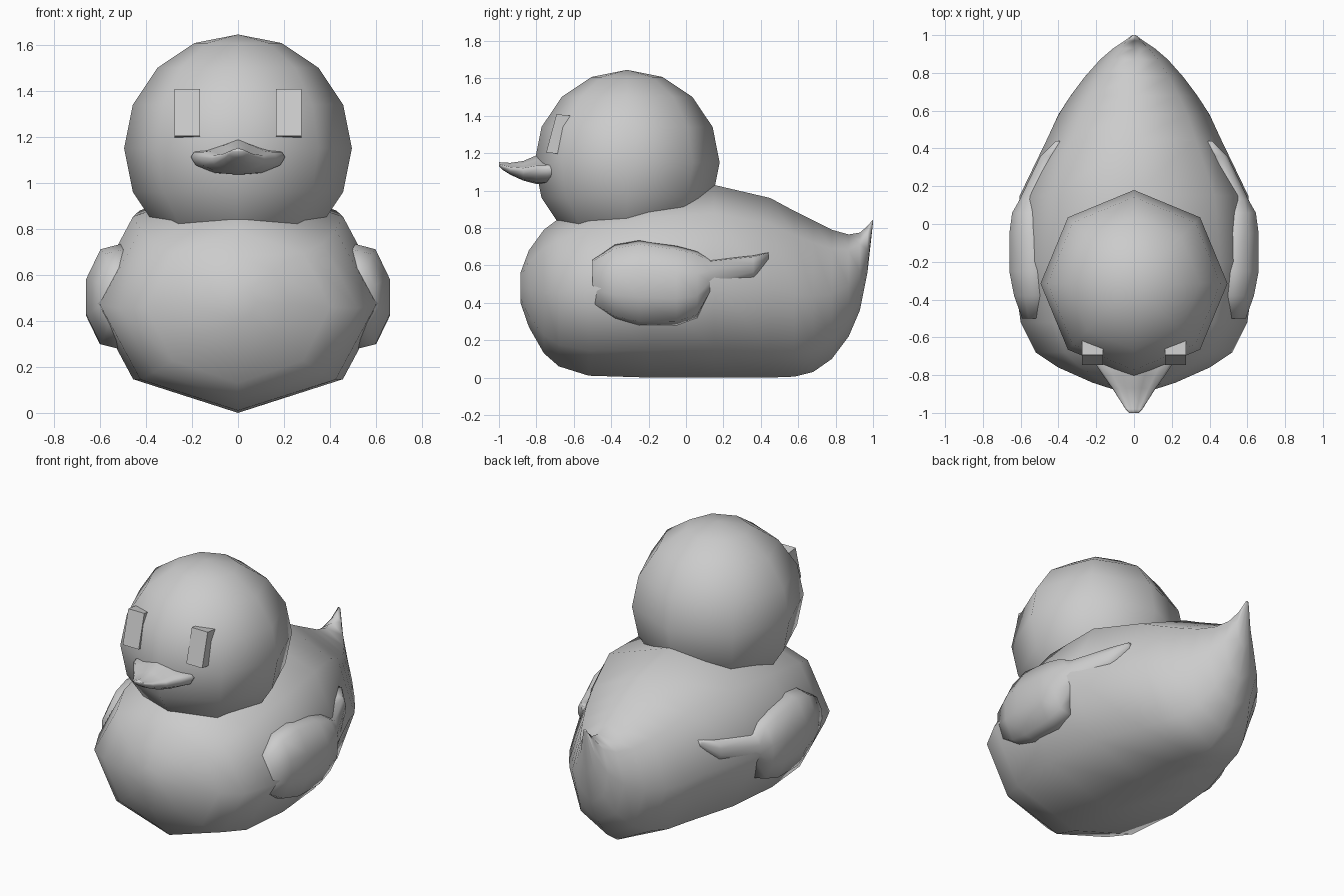
import bpy, bmesh
from math import cos, sin, pi

if "Cube" in bpy.data.objects:
    bpy.data.objects.remove(bpy.data.objects["Cube"])


def make(name, bm, smooth=True):
    bmesh.ops.recalc_face_normals(bm, faces=bm.faces)
    me = bpy.data.meshes.new(name)
    bm.to_mesh(me)
    bm.free()
    for p in me.polygons:
        p.use_smooth = smooth
    ob = bpy.data.objects.new(name, me)
    bpy.context.collection.objects.link(ob)
    return ob


def loft(name, rings):
    """Skin closed rings of equal length and cap both ends."""
    bm = bmesh.new()
    vs = [[bm.verts.new(p) for p in r] for r in rings]
    n = len(vs[0])
    for a, b in zip(vs, vs[1:]):
        for i in range(n):
            j = (i + 1) % n
            bm.faces.new((a[i], a[j], b[j], b[i]))
    bm.faces.new(vs[0])
    bm.faces.new(vs[-1])
    return make(name, bm)


# body: octagonal sections along y (y, bottom, top, half width)
body = [(-.885, .40, .56, .08), (-.84, .27, .68, .22), (-.76, .13, .79, .40),
        (-.68, .06, .85, .52), (-.52, .01, .93, .60), (-.2, 0, 1.0, .645),
        (.15, 0, 1.03, .605), (.45, 0, .96, .46), (.58, .005, .89, .40),
        (.68, .03, .84, .335), (.78, .10, .79, .26), (.87, .22, .765, .18),
        (.93, .36, .775, .11), (.97, .56, .81, .05), (1.0, .83, .845, .01)]
loft("body", [[(w * sin(i * pi / 4), y, (b + t) / 2 + (t - b) / 2 * cos(i * pi / 4))
               for i in range(8)] for y, b, t, w in body])

# head: eight-sided ball
bm = bmesh.new()
bmesh.ops.create_uvsphere(bm, u_segments=8, v_segments=8, radius=.495)
bmesh.ops.translate(bm, verts=bm.verts, vec=(0, -.315, 1.15))
make("head", bm)

# beak: one wavy cross-section (x, z in 0..1) shrinking to the tip
half = [(0, 1), (.35, .84), (.68, .68), (.93, .64), (1, .5), (.9, .27), (.5, .05), (0, 0)]
outline = half + [(-x, z) for x, z in half[-2:0:-1]]
beak = [(-.66, .19, 1.04, 1.19), (-.74, .205, 1.035, 1.19), (-.80, .165, 1.035, 1.188),
        (-.87, .115, 1.053, 1.158), (-.94, .07, 1.085, 1.148), (-.98, .045, 1.11, 1.15),
        (-1.0, .025, 1.13, 1.152)]
loft("beak", [[(x * w, y, b + z * (t - b)) for x, z in outline] for y, w, b, t in beak])

# wings: sections along y (y, bottom, top, outer x)
wing = [(-.50, .38, .64, .592), (-.38, .30, .72, .635), (-.25, .265, .745, .66),
        (-.05, .27, .715, .66), (.06, .31, .685, .645), (.13, .45, .635, .605),
        (.36, .52, .655, .495), (.44, .63, .67, .415)]


def wing_ring(s, y, b, t, x):
    h = t - b
    d = .13 * h
    pts = [(x - .3 * h - .05, t), (x - d, t - .07 * h), (x, b + .66 * h),
           (x, b + .34 * h), (x - d, b + .07 * h), (x - .3 * h - .05, b)]
    return [(s * px, y, z) for px, z in pts]


for s, side in ((1, "left"), (-1, "right")):
    loft("wing_" + side, [wing_ring(s, *r) for r in wing])
    # eye: slab leaning back with the head
    bm = bmesh.new()
    bmesh.ops.create_cube(bm, size=1)
    for v in bm.verts:
        x, y, z = v.co
        v.co = (s * (.22 + .11 * x), -.67 + .1 * y + .055 * z, 1.3 - .012 * y + .205 * z)
    make("eye_" + side, bm, False)
